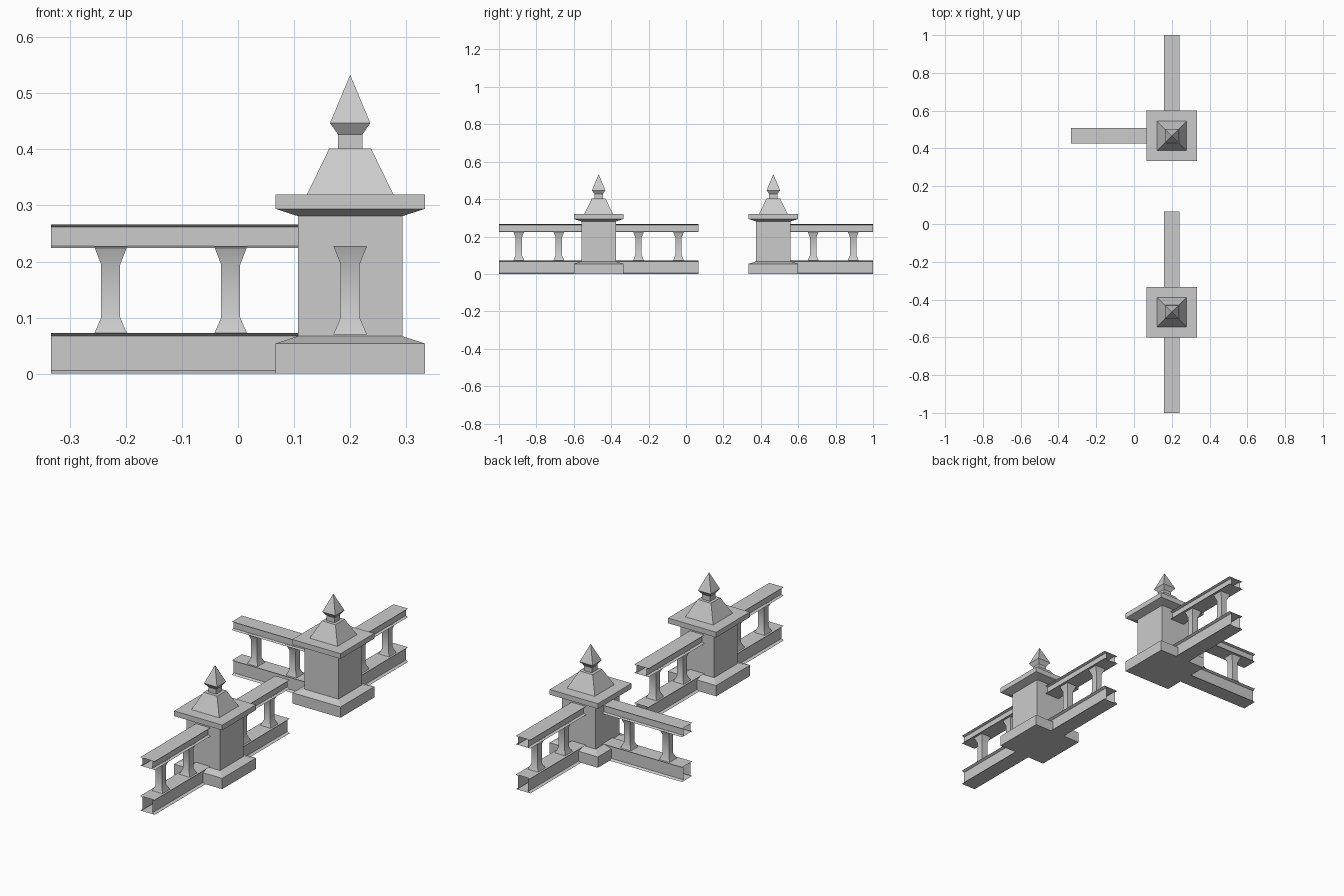
import bpy, bmesh, math
from mathutils import Matrix

cube = bpy.data.objects.get("Cube")
if cube:
    bpy.data.objects.remove(cube)

stone = bpy.data.materials.new("grey stone")
stone.use_nodes = True
stone.diffuse_color = (0.6, 0.6, 0.6, 1)
stone.node_tree.nodes["Principled BSDF"].inputs["Base Color"].default_value = (0.6, 0.6, 0.6, 1)


def finish(name, bm, matrix, smooth=False):
    """Turn a bmesh into a placed object."""
    bmesh.ops.recalc_face_normals(bm, faces=bm.faces)
    mesh = bpy.data.meshes.new(name)
    bm.to_mesh(mesh)
    bm.free()
    mesh.materials.append(stone)
    obj = bpy.data.objects.new(name, mesh)
    bpy.context.collection.objects.link(obj)
    obj.matrix_world = matrix
    if smooth:
        bpy.ops.object.select_all(action='DESELECT')
        obj.select_set(True)
        bpy.context.view_layer.objects.active = obj
        bpy.ops.object.shade_smooth_by_angle(angle=math.radians(40))


def square_stack(name, profile, matrix, smooth=False):
    """Loft square rings of (half width, height); zero width is a point."""
    bm = bmesh.new()
    rings = []
    for half, z in profile:
        if half == 0:
            tip = bm.verts.new((0, 0, z))
            rings.append([tip] * 4)
        else:
            rings.append([bm.verts.new((sx * half, sy * half, z))
                          for sx, sy in ((-1, -1), (1, -1), (1, 1), (-1, 1))])
    bm.faces.new(rings[0][::-1])
    if profile[-1][0]:
        bm.faces.new(rings[-1])
    for a, b in zip(rings, rings[1:]):
        for i in range(4):
            j = (i + 1) % 4
            quad = [a[i], a[j], b[j], b[i]]
            bm.faces.new(list(dict.fromkeys(quad)))
    finish(name, bm, matrix, smooth)


def rail(name, z0, z1, lip, matrix):
    """Hollow open-ended beam with recessed sides and sharp lips."""
    half, inner = 0.04, 0.027
    right = [(half, z0), (inner, z0 + lip), (inner, z1 - lip), (half, z1)]
    section = right + [(-y, z) for y, z in reversed(right)]
    bm = bmesh.new()
    near, far = ([bm.verts.new((x, y, z)) for y, z in section]
                 for x in (0.09, 0.533))
    for i in range(len(section)):
        j = (i + 1) % len(section)
        bm.faces.new((near[i], near[j], far[j], far[i]))
    finish(name, bm, matrix)


# Pillar with plinth, cap, roof and pointed finial
POST = [(0.133, 0), (0.133, 0.054), (0.093, 0.067), (0.093, 0.281),
        (0.133, 0.294), (0.133, 0.32), (0.077, 0.32), (0.037, 0.402),
        (0.022, 0.402), (0.022, 0.427), (0.036, 0.447), (0, 0.533)]
BALUSTER = [(0.03, 0.07), (0.017, 0.1), (0.017, 0.195), (0.03, 0.228)]

# Each post carries rail arms at the listed headings
posts = {"front": (-0.467, {"front": -90, "back": 90}),
         "back": (0.467, {"right": 180, "back": 90})}

for place, (y, arms) in posts.items():
    origin = Matrix.Translation((0.2, y, 0))
    square_stack(place + "_post", POST, origin)
    for side, degrees in arms.items():
        arm = origin @ Matrix.Rotation(math.radians(degrees), 4, 'Z')
        label = f"{place}_post_{side}_"
        rail(label + "lower_rail", 0, 0.073, 0.006, arm)
        rail(label + "upper_rail", 0.224, 0.266, 0.004, arm)
        for number, offset in enumerate((0.213, 0.427), 1):
            square_stack(f"{label}baluster_{number}", BALUSTER,
                         arm @ Matrix.Translation((offset, 0, 0)), True)
